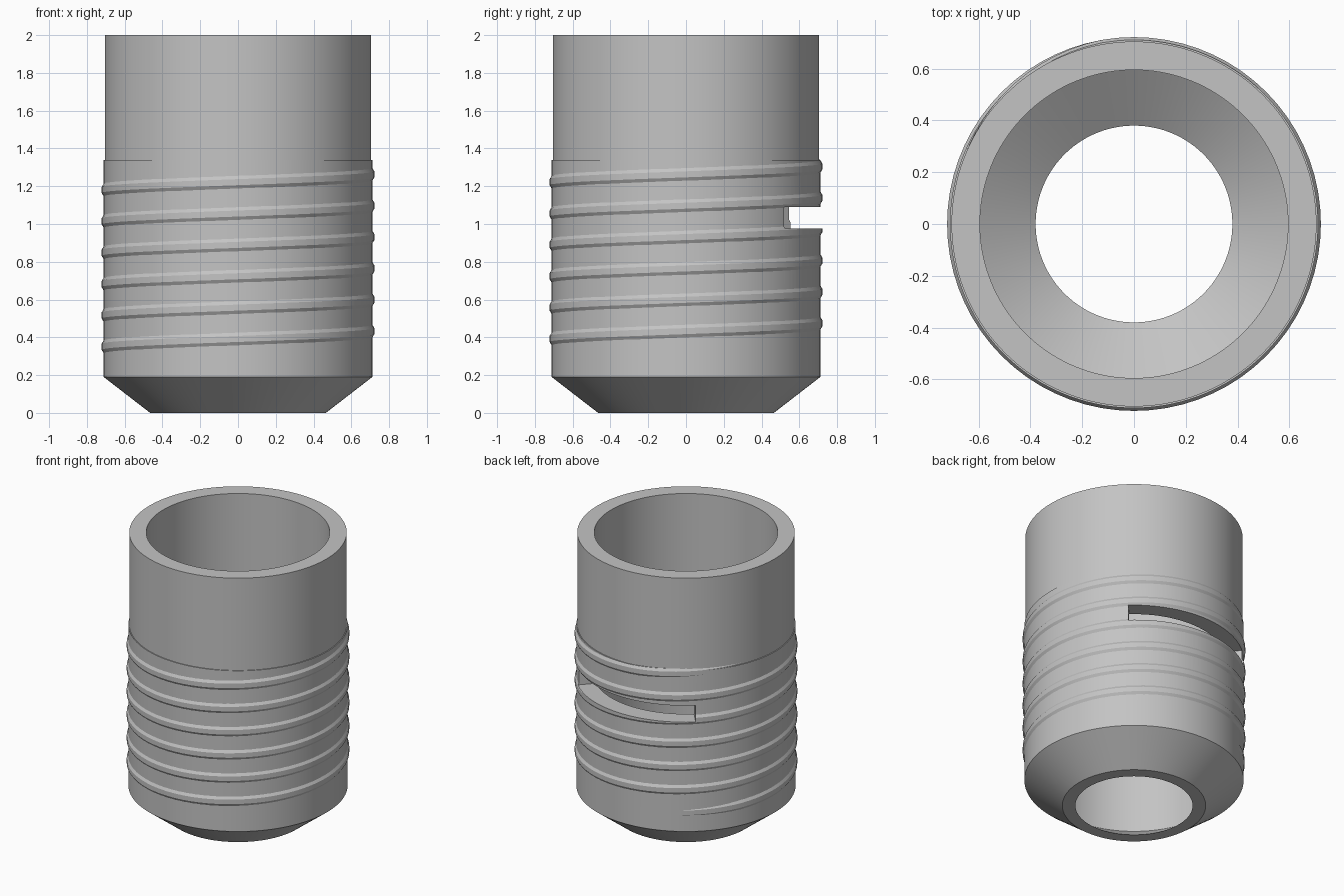
import bpy
import bmesh
from math import radians, cos, sin

if "Cube" in bpy.data.objects:
    bpy.data.objects.remove(bpy.data.objects["Cube"], do_unlink=True)

grey = bpy.data.materials.new("plain grey")
grey.use_nodes = True
grey.diffuse_color = (0.55, 0.55, 0.55, 1)
grey.node_tree.nodes["Principled BSDF"].inputs["Base Color"].default_value = grey.diffuse_color


def sweep(name, angles, section, closed=False):
    """Sweep a closed (radius, height) section around the z axis."""
    bm = bmesh.new()
    rings = []
    for a in angles:
        c, s = cos(radians(a)), sin(radians(a))
        rings.append([bm.verts.new((r * c, r * s, z)) for r, z in section(a)])
    n = len(rings[0])
    pairs = list(zip(rings, rings[1:]))
    if closed:
        pairs.append((rings[-1], rings[0]))
    else:
        bm.faces.new(rings[0])
        bm.faces.new(rings[-1])
    for a, b in pairs:
        for i in range(n):
            j = (i + 1) % n
            bm.faces.new((a[i], a[j], b[j], b[i]))
    bmesh.ops.recalc_face_normals(bm, faces=bm.faces)
    mesh = bpy.data.meshes.new(name)
    bm.to_mesh(mesh)
    bm.free()
    mesh.materials.append(grey)
    obj = bpy.data.objects.new(name, mesh)
    bpy.context.collection.objects.link(obj)
    return obj


# Hollow sleeve with a tapered nose, funnel floor and a slight step above the thread
SLEEVE = [(0.38, 0), (0.465, 0), (0.711, 0.19), (0.711, 1.34),
          (0.705, 1.34), (0.705, 2), (0.595, 2), (0.595, 0.15)]
sleeve = sweep("sleeve_body", [i * 2.5 for i in range(144)], lambda a: SLEEVE, closed=True)

# Shallow helical thread that sinks into the wall at both ends
PITCH, START, END, FADE = 0.166, 95, 2320, 60
RIDGE = [(0.69, -0.034), (0.711, -0.034), (0.722, -0.016),
         (0.722, 0.016), (0.711, 0.034), (0.69, 0.034)]


def ridge(a):
    height = 0.35 + PITCH * (a - 180) / 360
    sink = 0.018 * (1 - min(1, (a - START) / FADE, (END - a) / FADE))
    return [(r - sink, height + z) for r, z in RIDGE]


thread = sweep("helical_thread", range(START, END + 1, 5), ridge)

# Slot through the back wall, cut from both parts
SLOT = [(0.5, 0.977), (0.8, 0.977), (0.8, 1.09), (0.5, 1.09)]
cutter = sweep("slot_cutter", [47 + i * 83 / 32 for i in range(33)], lambda a: SLOT)
cutter.hide_render = True

for obj in (sleeve, thread):
    bpy.ops.object.select_all(action="DESELECT")
    bpy.context.view_layer.objects.active = obj
    obj.select_set(True)
    cut = obj.modifiers.new("slot", "BOOLEAN")
    cut.operation, cut.solver, cut.object = "DIFFERENCE", "EXACT", cutter
    bpy.ops.object.modifier_apply(modifier=cut.name)
    bpy.ops.object.shade_smooth_by_angle(angle=radians(25))

bpy.data.objects.remove(cutter, do_unlink=True)
